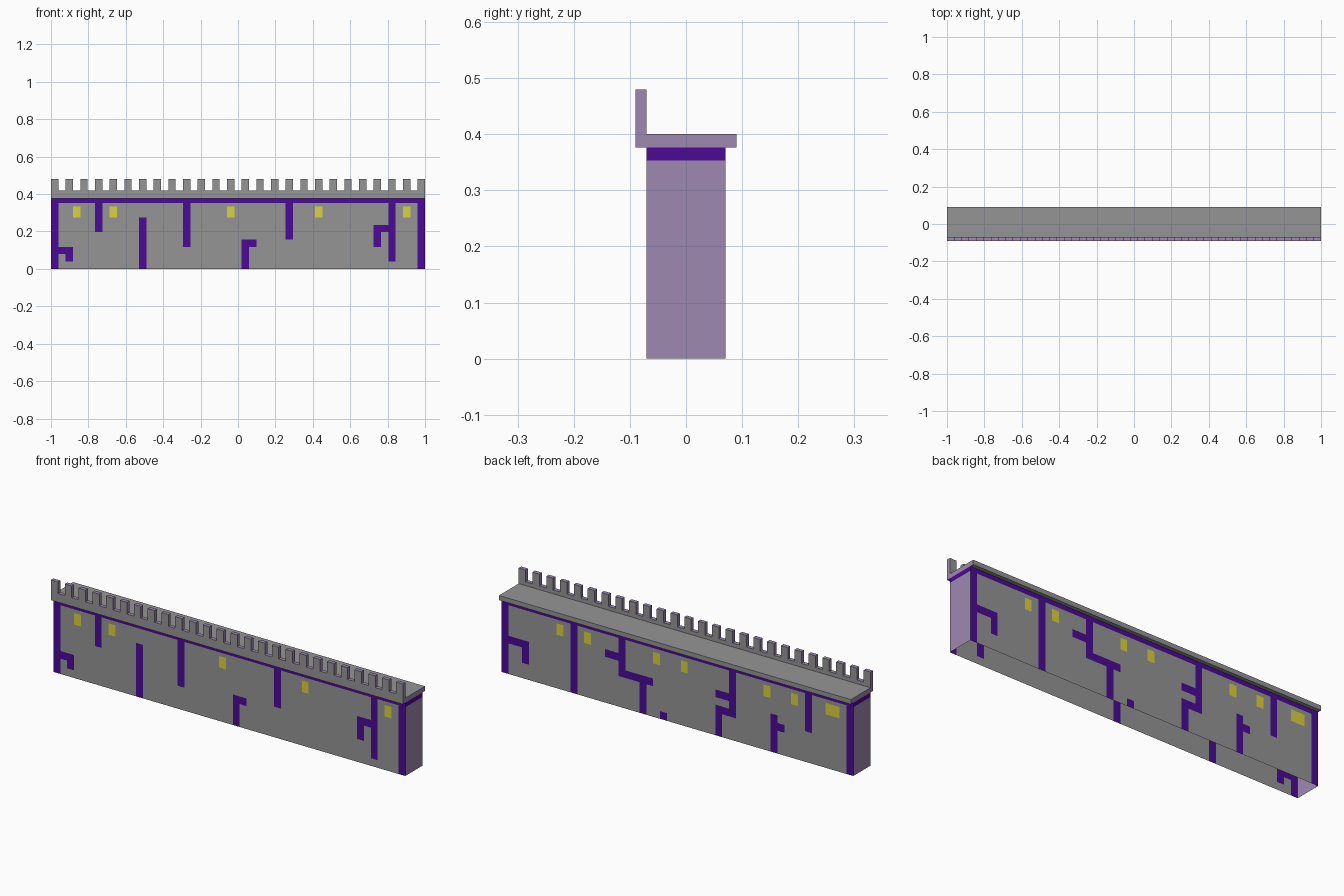
import bpy, bmesh
from mathutils import Vector

if "Cube" in bpy.data.objects:
    bpy.data.objects.remove(bpy.data.objects["Cube"])

C = 2 / 51            # one square of the wall pattern
HALF = 0.07           # half thickness of the wall
WALL_TOP = 0.376
TOP = WALL_TOP / C    # wall height in squares


def material(name, rgb):
    m = bpy.data.materials.new(name)
    m.diffuse_color = (*rgb, 1)
    m.use_nodes = True
    m.node_tree.nodes["Principled BSDF"].inputs["Base Color"].default_value = m.diffuse_color
    return m


MATS = [material("stone", (0.30, 0.30, 0.30)),
        material("dark_purple", (0.07, 0.003, 0.30)),
        material("window_yellow", (0.70, 0.65, 0.05)),
        material("pale_violet", (0.34, 0.25, 0.43))]
STONE, PURPLE, YELLOW, VIOLET = range(4)


def finish(name, bm):
    me = bpy.data.meshes.new(name)
    bm.to_mesh(me)
    bm.free()
    for m in MATS:
        me.materials.append(m)
    ob = bpy.data.objects.new(name, me)
    bpy.context.collection.objects.link(ob)
    return ob


def panel(name, origin, along, width, bars, windows, base):
    """Upright sheet cut along the pattern edges, each piece coloured by what covers it."""
    bars = bars + [(0, 9, width, TOP)]
    lit = [(u, 7, u + w, 8.5) for u, w in windows]
    us = sorted({0, width} | {r[i] for r in bars + lit for i in (0, 2)})
    vs = sorted({0, TOP} | {r[i] for r in bars + lit for i in (1, 3)})
    bm = bmesh.new()
    o, a = Vector(origin), Vector(along)
    grid = [[bm.verts.new(o + a * (u * C) + Vector((0, 0, v * C))) for v in vs] for u in us]

    def covered(rects, u, v):
        return any(r[0] < u < r[2] and r[1] < v < r[3] for r in rects)

    for i in range(len(us) - 1):
        for j in range(len(vs) - 1):
            f = bm.faces.new((grid[i][j], grid[i + 1][j], grid[i + 1][j + 1], grid[i][j + 1]))
            u, v = (us[i] + us[i + 1]) / 2, (vs[j] + vs[j + 1]) / 2
            f.material_index = (PURPLE if covered(bars, u, v) else
                                YELLOW if covered(lit, u, v) else base)
    return finish(name, bm)


# Bars as (left, bottom, right, top) in squares, seen from outside
edges = [(0, 0, 1, TOP), (50, 0, 51, TOP)]
front_bars = edges + [
    (1, 2, 3, 3), (2, 1, 3, 2), (6, 5, 7, 9), (12, 0, 13, 7), (18, 3, 19, 9),
    (26, 0, 27, 4), (27, 3, 28, 4), (32, 4, 33, 9), (46, 1, 47, 9),
    (44, 5, 46, 6), (44, 3, 45, 5)]
back_bars = edges + [
    (1, 4, 4, 5), (3, 2, 4, 4), (10, 0, 11, 9), (17, 4, 18, 9), (15, 6, 17, 7),
    (18, 4, 22, 5), (20, 0, 21, 4), (23, 0, 24, 1), (33, 3, 34, 9), (31, 5, 33, 6),
    (31, 3, 33, 4), (31, 0, 32, 3), (39, 0, 40, 5), (40, 3, 41, 4), (44, 4, 45, 9)]

# Four wall sheets, open underneath
panel("front_wall", (-1, -HALF, 0), (1, 0, 0), 51, front_bars,
      [(3, 1), (8, 1), (24, 1), (36, 1), (48, 1)], STONE)
panel("back_wall", (1, HALF, 0), (-1, 0, 0), 51, back_bars,
      [(8, 1), (12, 1), (22, 1), (26, 1), (38, 1), (42, 1), (47, 2)], STONE)
panel("right_end_wall", (1, -HALF, 0), (0, 1, 0), 2 * HALF / C, [], [], VIOLET)
panel("left_end_wall", (-1, HALF, 0), (0, -1, 0), 2 * HALF / C, [], [], VIOLET)


def extrude_outline(name, points, depth, violet_tops):
    """Extrude an outline; end faces (and optionally tops) are pale violet."""
    bm = bmesh.new()
    face = bm.faces.new([bm.verts.new(p) for p in points])
    new = bmesh.ops.extrude_face_region(bm, geom=[face])["geom"]
    bmesh.ops.translate(bm, vec=depth,
                        verts=[g for g in new if isinstance(g, bmesh.types.BMVert)])
    bmesh.ops.recalc_face_normals(bm, faces=bm.faces)
    bm.normal_update()
    for f in bm.faces:
        if abs(f.normal.x) > 0.5 or (violet_tops and f.normal.z > 0.5):
            f.material_index = VIOLET
    return finish(name, bm)


# Walkway slab
extrude_outline("walkway", [(-1, -0.07, WALL_TOP), (-1, 0.09, WALL_TOP),
                            (-1, 0.09, 0.40), (-1, -0.07, 0.40)], (2, 0, 0), False)

# Battlement: 26 merlons with equal gaps
outline = [(1, -0.09, WALL_TOP), (-1, -0.09, WALL_TOP)]
for k in range(51):
    z = 0.42 if k % 2 else 0.48
    outline += [(-1 + k * C, -0.09, z), (-1 + (k + 1) * C, -0.09, z)]
extrude_outline("battlement", outline, (0, 0.02, 0), True)
